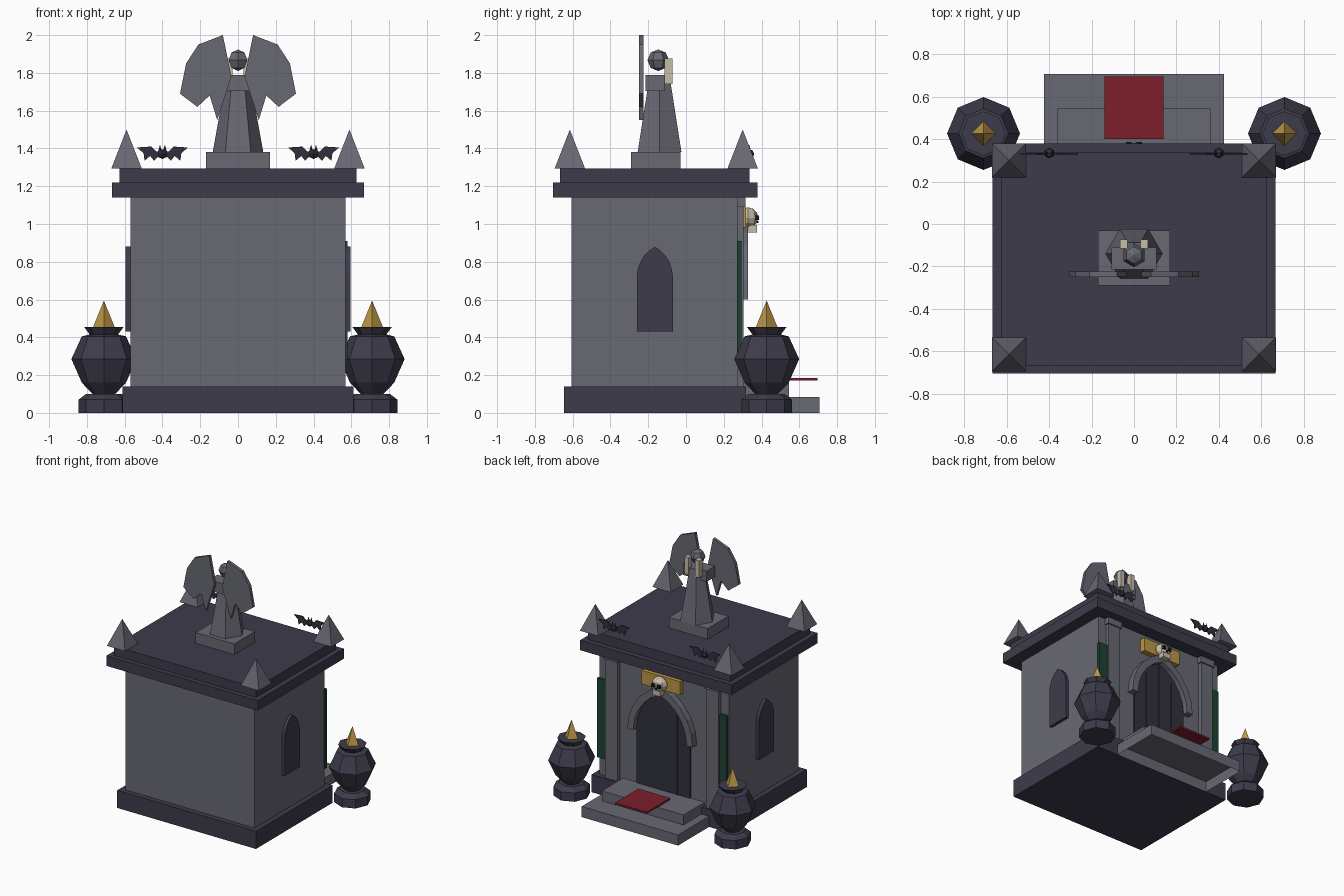
import bpy, bmesh, math
from mathutils import Matrix, Vector

if "Cube" in bpy.data.objects:
    bpy.data.objects.remove(bpy.data.objects["Cube"], do_unlink=True)


def material(name, r, g, b):
    m = bpy.data.materials.new(name)
    m.use_nodes = True
    m.diffuse_color = (r, g, b, 1)
    m.node_tree.nodes["Principled BSDF"].inputs["Base Color"].default_value = (r, g, b, 1)
    return m


STONE = material("grey stone", .140, .138, .173)
SLATE = material("dark slate", .047, .044, .070)
WOOD = material("dark door wood", .030, .030, .046)
GOLD = material("old gold", .50, .31, .062)
BONE = material("bone", .56, .51, .39)
RED = material("red cloth", .205, .013, .023)
GREEN = material("green cloth", .012, .054, .032)
BLACK = material("black", .010, .010, .014)


def finish(name, bm, mat):
    bmesh.ops.recalc_face_normals(bm, faces=bm.faces)
    me = bpy.data.meshes.new(name)
    bm.to_mesh(me)
    bm.free()
    me.materials.append(mat)
    ob = bpy.data.objects.new(name, me)
    bpy.context.scene.collection.objects.link(ob)
    return ob


def box(name, mat, xs, ys, zs, open_bottom=False):
    """Box spanning three (low, high) ranges."""
    bm = bmesh.new()
    size = [r[1] - r[0] for r in (xs, ys, zs)]
    mid = [(r[1] + r[0]) / 2 for r in (xs, ys, zs)]
    bmesh.ops.create_cube(bm, size=1, matrix=Matrix.Translation(mid) @ Matrix.Diagonal((*size, 1)))
    if open_bottom:
        lowest = min(bm.faces, key=lambda f: f.calc_center_median().z)
        bmesh.ops.delete(bm, geom=[lowest], context='FACES_ONLY')
    return finish(name, bm, mat)


def cone(name, mat, loc, r1, r2, height, sides, turn=0):
    """Tapered prism whose base centre is at loc."""
    bm = bmesh.new()
    place = Matrix.Translation(Vector(loc) + Vector((0, 0, height / 2))) @ Matrix.Rotation(turn, 4, 'Z')
    bmesh.ops.create_cone(bm, cap_ends=True, segments=sides, radius1=r1, radius2=r2,
                          depth=height, matrix=place)
    return finish(name, bm, mat)


def ball(name, mat, loc, radii, seg, rings):
    bm = bmesh.new()
    bmesh.ops.create_uvsphere(bm, u_segments=seg, v_segments=rings, radius=1,
                              matrix=Matrix.Translation(loc) @ Matrix.Diagonal((*radii, 1)))
    return finish(name, bm, mat)


def plate(name, mat, outline, lo, hi, axis='y'):
    """Extrude a flat outline (across, up) from lo to hi along an axis."""
    bm = bmesh.new()
    at = (lambda a, b, d: (a, d, b)) if axis == 'y' else (lambda a, b, d: (d, a, b))
    face = bm.faces.new([bm.verts.new(at(a, b, lo)) for a, b in outline])
    out = bmesh.ops.extrude_face_region(bm, geom=[face])
    moved = [v for v in out["geom"] if isinstance(v, bmesh.types.BMVert)]
    bmesh.ops.translate(bm, verts=moved, vec=at(0, 0, hi - lo))
    return finish(name, bm, mat)


def lathe(name, mat, profile, loc, sides):
    """Faceted vessel from a (radius, height) profile."""
    bm = bmesh.new()
    rings = [[bm.verts.new((loc[0] + r * math.cos(i * math.tau / sides),
                            loc[1] + r * math.sin(i * math.tau / sides), z))
              for i in range(sides)] for r, z in profile]
    for a, b in zip(rings, rings[1:]):
        for i in range(sides):
            j = (i + 1) % sides
            bm.faces.new((a[i], a[j], b[j], b[i]))
    bm.faces.new(rings[0])
    bm.faces.new(rings[-1])
    return finish(name, bm, mat)


def gothic(w, bottom, spring, apex, mid=0, steps=5):
    """Pointed arch outline, from the right foot over the apex to the left foot."""
    h = apex - spring
    r = (w * w + h * h) / (2 * w)
    top = math.asin(h / r)
    right = [(w - r + r * math.cos(top * i / steps), spring + r * math.sin(top * i / steps))
             for i in range(steps + 1)]
    if bottom < spring:
        right.insert(0, (w, bottom))
    return [(mid + x, z) for x, z in right] + [(mid - x, z) for x, z in right[-2::-1]]


# Building body and roof
box("base", SLATE, (-.612, .612), (-.647, .317), (0, .14))
box("walls", STONE, (-.57, .57), (-.605, .275), (.14, 1.14))
box("roof_lower_slab", SLATE, (-.668, .668), (-.705, .379), (1.14, 1.22))
box("roof_upper_slab", SLATE, (-.627, .627), (-.667, .337), (1.22, 1.295))

# Entrance steps and mat
box("lower_step", STONE, (-.425, .425), (.318, .707), (0, .085), open_bottom=True)
box("upper_step", STONE, (-.36, .36), (.28, .545), (.085, .165))
box("door_mat", RED, (-.14, .14), (.4, .695), (.172, .186))

# Door with plank strips, and its arch
plate("door", WOOD, gothic(.235, .14, .6, .94), .27, .288)
for k, top in ((-.12, .82), (0, .92), (.12, .82)):
    box("door_strip", WOOD, (k - .005, k + .005), (.28, .292), (.165, top))
plate("door_arch", STONE, gothic(.288, .6, .6, 1.0) + gothic(.235, .6, .6, .94)[::-1], .27, .328)

# Plaque with skull
box("plaque", GOLD, (-.168, .168), (.27, .318), (.982, 1.09))
ball("skull", BONE, (0, .328, 1.033), (.065, .055, .055), 8, 6)
box("skull_jaw", BONE, (-.034, .034), (.325, .376), (.955, .995))
box("skull_nose", BLACK, (-.006, .006), (.37, .383), (1.004, 1.016))

for s in (-1, 1):
    def span(a, b):
        return tuple(sorted((s * a, s * b)))

    box("skull_eye", BLACK, span(.011, .038), (.36, .386), (1.02, 1.046))

    # Pilasters, banners and side windows
    box("pilaster", STONE, span(.39, .5), (.27, .305), (.14, 1.09))
    box("pilaster_cap", STONE, span(.38, .51), (.27, .315), (1.09, 1.14))
    shift = .0075
    box("banner", GREEN, sorted((s * .4925 + shift, s * .5725 + shift)), (.27, .295), (.28, .91))
    plate("side_window", SLATE, gothic(.095, .43, .72, .88, -.165), s * .56, s * .595, 'x')

    # Corner spikes
    for y in (-.615, .3):
        cone("corner_spike", STONE, (s * .59, y, 1.295), .08 * math.sqrt(2), 0, .205, 4, math.pi / 4)

    # Urns with flames
    lathe("urn", SLATE, [(.134, 0), (.134, .07), (.095, .1), (.06, .1), (.117, .16), (.172, .285),
                         (.117, .405), (.075, .415), (.105, .455)], (s * .71, .427), 8)
    cone("urn_flame", GOLD, (s * .71, .427, .455), .057, 0, .14, 4)

    # Bats
    wing = [(0, 1.385), (.035, 1.385), (.06, 1.41), (.135, 1.405), (.1, 1.375), (.095, 1.335),
            (.065, 1.36), (.045, 1.335), (.025, 1.355), (0, 1.345)]
    outline = wing + [(-x, z) for x, z in wing[-2:0:-1]]
    plate("bat_wings", WOOD, [(s * .4 + x, z) for x, z in outline], .326, .334)
    ball("bat_body", WOOD, (s * .4, .335, 1.37), (.026, .026, .026), 6, 4)
    for e in (-.013, .013):
        cone("bat_ear", WOOD, (s * .4 + e, .335, 1.385), .01, 0, .035, 4)

    # Statue wings and hands
    plate("statue_wing", STONE, [(s * x, z) for x, z in (
        (.08, 2), (.21, 1.95), (.275, 1.85), (.307, 1.69), (.215, 1.62), (.15, 1.68),
        (.11, 1.55), (.035, 1.78))], -.25, -.225)
    box("statue_hand", BONE, span(.03, .065), (-.115, -.072), (1.74, 1.875))

# Statue body
box("statue_plinth", STONE, (-.17, .17), (-.29, -.03), (1.295, 1.38))
cone("statue_robe", STONE, (0, -.14, 1.38), .134, .06, .41, 6, math.pi / 6)
box("statue_shoulders", STONE, (-.105, .105), (-.215, -.11), (1.705, 1.79))
ball("statue_head", STONE, (0, -.147, 1.867), (.057, .057, .057), 6, 4)
